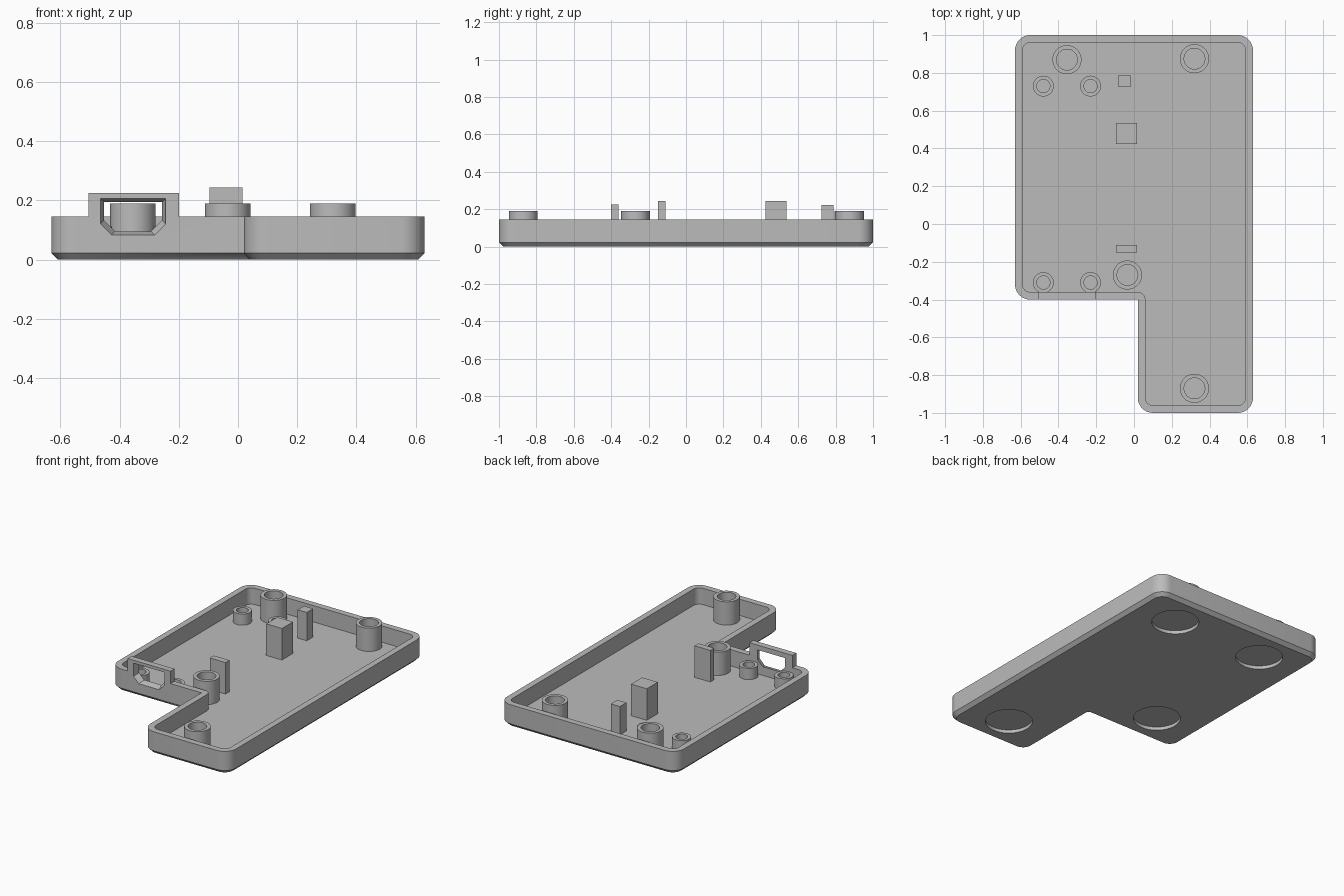
import bpy, bmesh, math

if "Cube" in bpy.data.objects:
    bpy.data.objects.remove(bpy.data.objects["Cube"], do_unlink=True)

grey = bpy.data.materials.new("plain grey")
grey.use_nodes = True
grey.diffuse_color = (0.5, 0.5, 0.5, 1)
grey.node_tree.nodes["Principled BSDF"].inputs["Base Color"].default_value = (0.5, 0.5, 0.5, 1)

WALL, RIM, FLOOR, CHAMFER, RADIUS = 0.04, 0.145, 0.04, 0.022, 0.08
FRONT = -0.4          # front face of the short side


def loft(name, rings):
    """Solid made by joining equal-length point rings, capped at both ends."""
    bm = bmesh.new()
    loops = [[bm.verts.new(p) for p in ring] for ring in rings]
    n = len(loops[0])
    for a, b in zip(loops, loops[1:]):
        for i in range(n):
            j = (i + 1) % n
            bm.faces.new((a[i], a[j], b[j], b[i]))
    bm.faces.new(loops[0][::-1])
    bm.faces.new(loops[-1])
    bmesh.ops.remove_doubles(bm, verts=bm.verts, dist=1e-5)
    bmesh.ops.recalc_face_normals(bm, faces=bm.faces)
    mesh = bpy.data.meshes.new(name)
    bm.to_mesh(mesh)
    bm.free()
    mesh.materials.append(grey)
    obj = bpy.data.objects.new(name, mesh)
    bpy.context.collection.objects.link(obj)
    return obj


def activate(obj):
    bpy.ops.object.select_all(action="DESELECT")
    obj.select_set(True)
    bpy.context.view_layer.objects.active = obj


def smooth(obj):
    activate(obj)
    bpy.ops.object.shade_smooth_by_angle(angle=math.radians(30))


def cut(obj, cutter):
    mod = obj.modifiers.new("cut", "BOOLEAN")
    mod.operation, mod.solver, mod.object = "DIFFERENCE", "EXACT", cutter
    activate(obj)
    bpy.ops.object.modifier_apply(modifier=mod.name)


def circle(x, y, r, z, n=40):
    return [(x + r * math.cos(2 * math.pi * i / n), y + r * math.sin(2 * math.pi * i / n), z)
            for i in range(n)]


def box(name, x0, x1, y0, y1, z0, z1):
    return loft(name, [[(x0, y0, z), (x1, y0, z), (x1, y1, z), (x0, y1, z)] for z in (z0, z1)])


def outline(inset, z, steps=8):
    """Rounded L shape, moved inward by inset; (x, y, start angle, concave)."""
    corners = [(0.02, -1, 180, False), (0.63, -1, 270, False), (0.63, 1, 0, False),
               (-0.63, 1, 90, False), (-0.63, FRONT, 180, False), (0.02, FRONT, 90, True)]
    points = []
    for x, y, start, concave in corners:
        r = inset if concave else RADIUS - inset
        sweep = -90 if concave else 90
        if not concave:
            mid = math.radians(start + 45)
            x -= math.copysign(RADIUS, math.cos(mid))
            y -= math.copysign(RADIUS, math.sin(mid))
        for i in range(steps + 1):
            a = math.radians(start + sweep * i / steps)
            points.append((x + r * math.cos(a), y + r * math.sin(a), z))
    return points


# Tray with chamfered underside
tray = loft("tray", [outline(CHAMFER, 0), outline(0, CHAMFER), outline(0, RIM),
                     outline(WALL, RIM), outline(WALL, FLOOR)])

# Raised frame around the port
port_frame = box("port_frame", -0.505, -0.2, FRONT, FRONT + WALL, RIM, 0.225)


# Port opening, narrowing toward the inside
def port_ring(y, inset):
    half, top, bottom, corner = 0.11 - inset, 0.206 - inset, 0.084 + inset, 0.037
    shape = [(-half, top), (-half, bottom + corner), (corner - half, bottom),
             (half - corner, bottom), (half, bottom + corner), (half, top)]
    return [(-0.354 + x, y, z) for x, z in shape]


port_cutter = loft("port_cutter", [port_ring(FRONT - 0.02, -0.006), port_ring(FRONT + WALL, 0.012),
                                   port_ring(FRONT + WALL + 0.02, 0.012)])
cutters = [port_cutter]
cut(tray, port_cutter)
cut(port_frame, port_cutter)

# Round foot recesses underneath
for x, y in [(0.33, 0.78), (-0.33, 0.78), (0.33, -0.78), (-0.33, -0.18)]:
    pad = loft("foot_cutter", [circle(x, y, 0.142, -0.05), circle(x, y, 0.142, 0.022)])
    cutters.append(pad)
    cut(tray, pad)
for c in cutters:
    c.hide_render = True
    bpy.data.objects.remove(c, do_unlink=True)
smooth(tray)


# Hollow posts
def post(name, x, y, outer, inner, top):
    smooth(loft(name, [circle(x, y, outer, FLOOR - 0.005), circle(x, y, outer, top),
                       circle(x, y, inner, top), circle(x, y, inner, FLOOR)]))


for x, y in [(-0.355, 0.87), (0.32, 0.875), (-0.035, -0.27), (0.32, -0.87)]:
    post("screw_post", x, y, 0.077, 0.055, 0.19)
for x in (-0.48, -0.23):
    for y in (0.73, -0.31):
        post("board_post", x, y, 0.055, 0.035, 0.112)

# Support blocks
for name, x, y, w, d, top in [("small_support", -0.05, 0.757, 0.065, 0.065, 0.222),
                              ("large_support", -0.04, 0.48, 0.112, 0.112, 0.243),
                              ("thin_support", -0.04, -0.13, 0.112, 0.04, 0.243)]:
    box(name, x - w / 2, x + w / 2, y - d / 2, y + d / 2, FLOOR - 0.005, top)
